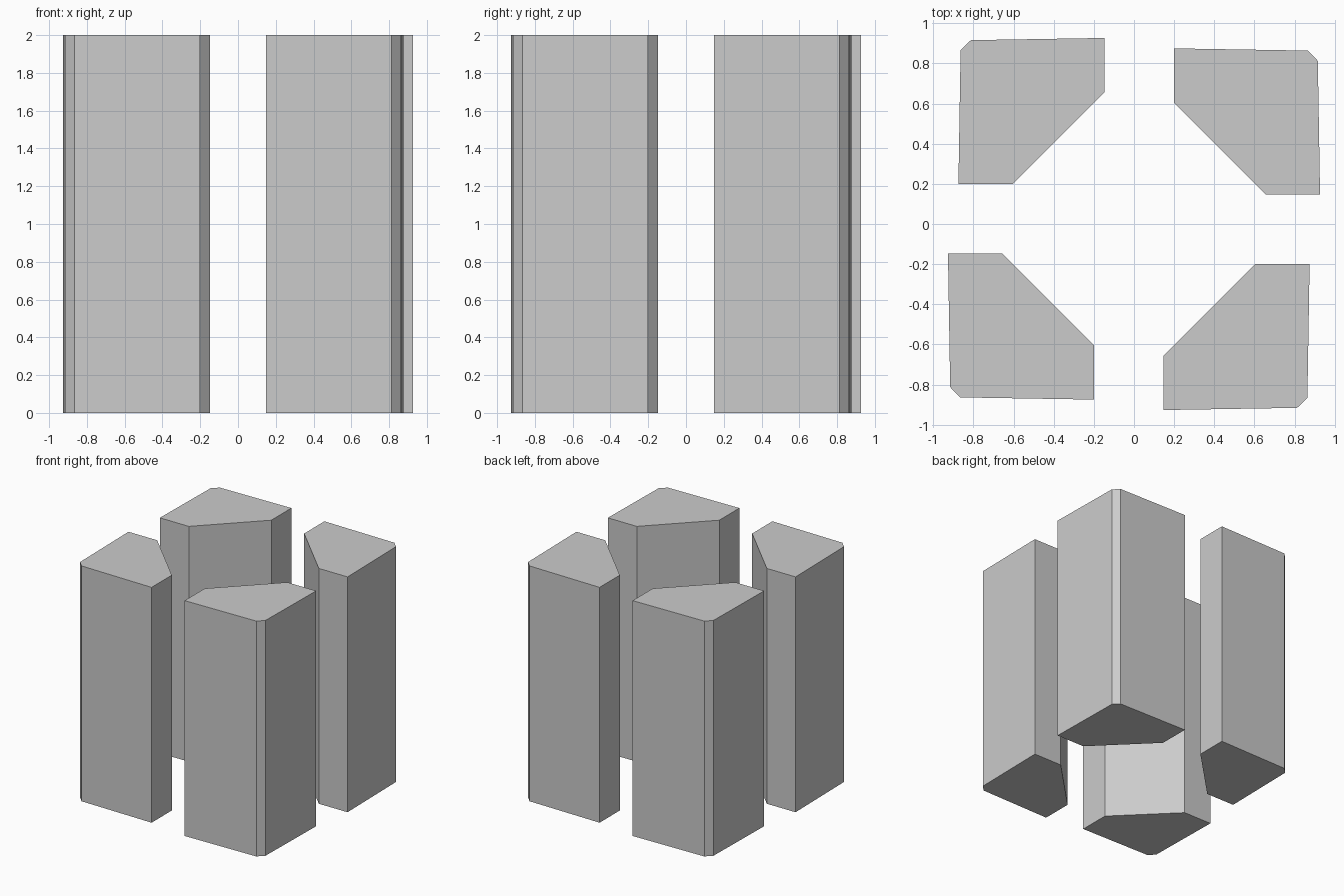
import bpy, bmesh
from math import radians
from mathutils import Matrix

if "Cube" in bpy.data.objects:
    bpy.data.objects.remove(bpy.data.objects["Cube"])

HEIGHT = 2.0
# Footprint of one pillar, counter-clockwise: cut inner corner, small outer chamfer
PROFILE = [(0.20, 0.603), (0.657, 0.147), (0.927, 0.147),
           (0.916, 0.813), (0.866, 0.864), (0.20, 0.875)]


def pillar(name, angle):
    bm = bmesh.new()
    base = bm.faces.new([bm.verts.new((x, y, 0)) for x, y in PROFILE])
    top = bmesh.ops.extrude_face_region(bm, geom=[base], use_keep_orig=True)["geom"]
    bmesh.ops.translate(bm, vec=(0, 0, HEIGHT),
                        verts=[v for v in top if isinstance(v, bmesh.types.BMVert)])
    bmesh.ops.rotate(bm, verts=bm.verts, cent=(0, 0, 0),
                     matrix=Matrix.Rotation(radians(angle), 3, 'Z'))
    bmesh.ops.recalc_face_normals(bm, faces=bm.faces)
    mesh = bpy.data.meshes.new(name)
    bm.to_mesh(mesh)
    bm.free()
    bpy.context.collection.objects.link(bpy.data.objects.new(name, mesh))


# Four pillars, each a quarter turn from the last
for i, corner in enumerate(("back_right", "back_left", "front_left", "front_right")):
    pillar(corner + "_pillar", 90 * i)
